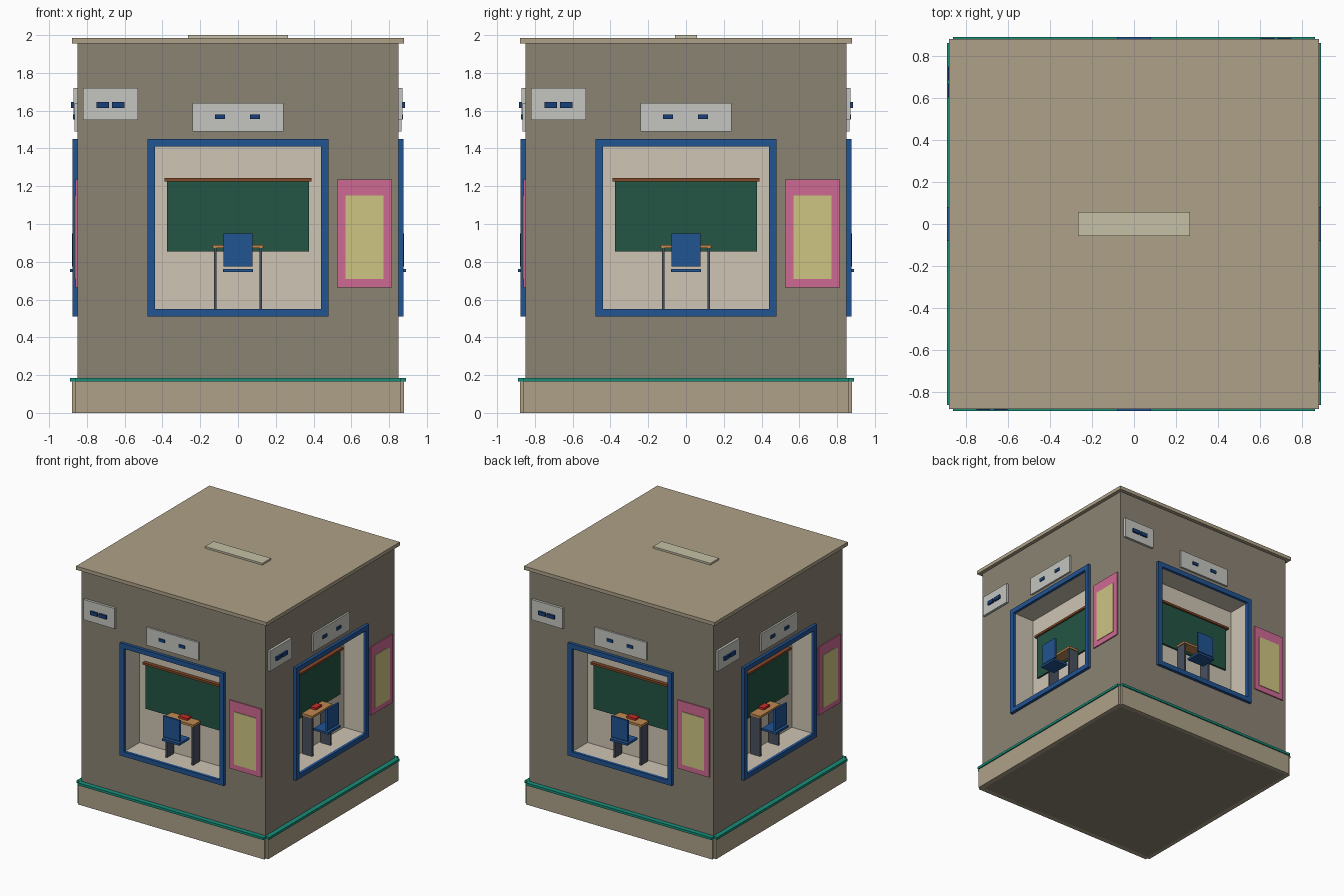
import bpy, bmesh
from math import pi
from mathutils import Matrix, Vector

if "Cube" in bpy.data.objects:
    bpy.data.objects.remove(bpy.data.objects["Cube"])


def mat(name, r, g, b):
    m = bpy.data.materials.new(name)
    lin = [(c / 255) ** 2.2 for c in (r, g, b)]
    m.diffuse_color = (*lin, 1)
    m.use_nodes = True
    m.node_tree.nodes["Principled BSDF"].inputs["Base Color"].default_value = m.diffuse_color
    return m


WALL = mat("wall_taupe", 138, 130, 115)
CREAM = mat("cream", 205, 195, 178)
STONE = mat("stone", 172, 160, 134)
PLATE = mat("plate", 195, 190, 165)
TEAL = mat("teal", 30, 140, 120)
BLUE = mat("blue", 38, 84, 145)
GREEN = mat("board_green", 40, 85, 70)
BROWN = mat("brown", 130, 75, 45)
WOOD = mat("wood", 190, 135, 80)
DARK = mat("dark_metal", 75, 82, 95)
RED = mat("red", 200, 50, 45)
PINK = mat("pink", 205, 105, 145)
YELLOW = mat("yellow", 205, 195, 130)
SIGN = mat("sign_grey", 195, 195, 190)
NAVY = mat("navy", 30, 65, 120)


def add_object(name, bm, *mats):
    me = bpy.data.meshes.new(name)
    bm.to_mesh(me)
    bm.free()
    for m in mats:
        me.materials.append(m)
    ob = bpy.data.objects.new(name, me)
    bpy.context.collection.objects.link(ob)
    return ob


def box(name, xs, ys, zs, m, turn=0):
    bm = bmesh.new()
    bmesh.ops.create_cube(bm, size=1)
    lo, hi = (Vector(p) for p in zip(xs, ys, zs))
    bm.transform(Matrix.Rotation(turn * pi / 2, 4, 'Z')
                 @ Matrix.Translation((lo + hi) / 2)
                 @ Matrix.Diagonal((*(hi - lo), 1)))
    return add_object(name, bm, m)


# Main block with a shallow cream niche pushed into every side
W, H, OPEN, Z0, Z1, DEPTH = 0.85, 1.955, 0.44, 0.55, 1.41, 0.18
bm = bmesh.new()
bmesh.ops.create_cube(bm, size=1)
bm.transform(Matrix.Translation((0, 0, H / 2)) @ Matrix.Diagonal((2 * W, 2 * W, H, 1)))
cuts = [((s * OPEN, s * OPEN, 0), n) for s in (-1, 1) for n in ((1, 0, 0), (0, 1, 0))]
cuts += [((0, 0, z), (0, 0, 1)) for z in (Z0, Z1)]
for co, no in cuts:
    bmesh.ops.bisect_plane(bm, geom=bm.verts[:] + bm.edges[:] + bm.faces[:],
                           plane_co=co, plane_no=no)
bm.normal_update()
mids = []
for f in bm.faces:
    c = f.calc_center_median()
    if abs(f.normal.z) < 0.5 and Z0 < c.z < Z1 and min(abs(c.x), abs(c.y)) < 0.1:
        mids.append(f)
for f in bmesh.ops.extrude_discrete_faces(bm, faces=mids)["faces"]:
    bmesh.ops.translate(bm, verts=f.verts[:], vec=-f.normal * DEPTH)
    f.material_index = 1
    for e in f.edges:
        for side in e.link_faces:
            side.material_index = 1
bmesh.ops.recalc_face_normals(bm, faces=bm.faces)
add_object("main_block", bm, WALL, CREAM)

# Roof slab and the raised plate on it
box("roof_slab", (-0.88, 0.88), (-0.88, 0.88), (1.955, 1.985), STONE)
box("roof_plate", (-0.265, 0.265), (-0.057, 0.057), (1.985, 2.0), PLATE)

for k in range(4):
    def part(name, xs, ys, zs, m):
        box(f"{name}_{k + 1}", xs, ys, zs, m, k)

    # Plinth and teal trim
    part("plinth", (-0.86, 0.86), (-0.88, -0.84), (0, 0.165), STONE)
    part("teal_trim", (-0.86, 0.86), (-0.89, -0.84), (0.165, 0.185), TEAL)

    # Window frame
    for s, side in ((-1, "left"), (1, "right")):
        xs = sorted((s * 0.44, s * 0.48))
        part(f"frame_{side}", xs, (-0.875, -0.84), (0.51, 1.45), BLUE)
    part("frame_bottom", (-0.44, 0.44), (-0.875, -0.84), (0.51, 0.55), BLUE)
    part("frame_top", (-0.44, 0.44), (-0.875, -0.84), (1.41, 1.45), BLUE)

    # Chalkboard with its top rail
    part("chalkboard", (-0.375, 0.375), (-0.685, -0.665), (0.855, 1.23), GREEN)
    part("board_rail", (-0.39, 0.39), (-0.70, -0.665), (1.225, 1.243), BROWN)

    # Desk and book
    part("desk_top", (-0.135, 0.135), (-0.78, -0.68), (0.872, 0.89), WOOD)
    for s, side in ((-1, "left"), (1, "right")):
        xs = sorted((s * 0.113, s * 0.128))
        part(f"desk_leg_{side}", xs, (-0.775, -0.685), (0.55, 0.872), DARK)
    part("book", (-0.03, 0.05), (-0.74, -0.69), (0.89, 0.907), RED)

    # Chair
    part("chair_seat", (-0.08, 0.08), (-0.89, -0.755), (0.745, 0.763), BLUE)
    part("chair_back", (-0.078, 0.078), (-0.88, -0.865), (0.775, 0.95), BLUE)

    # Poster beside the window
    part("poster_border", (0.525, 0.815), (-0.86, -0.84), (0.665, 1.235), PINK)
    part("poster_sheet", (0.57, 0.77), (-0.865, -0.85), (0.71, 1.15), YELLOW)

    # Sign plates with plain raised bars
    part("wide_sign", (-0.24, 0.24), (-0.865, -0.84), (1.49, 1.64), SIGN)
    part("small_sign", (-0.82, -0.53), (-0.87, -0.84), (1.55, 1.72), SIGN)
    for i, x in enumerate((-0.095, 0.09)):
        part(f"wide_sign_bar_{i}", (x - 0.027, x + 0.027), (-0.873, -0.86), (1.555, 1.58), NAVY)
    for i, x in enumerate((-0.715, -0.635)):
        part(f"small_sign_bar_{i}", (x - 0.033, x + 0.033), (-0.885, -0.865), (1.615, 1.645), NAVY)
